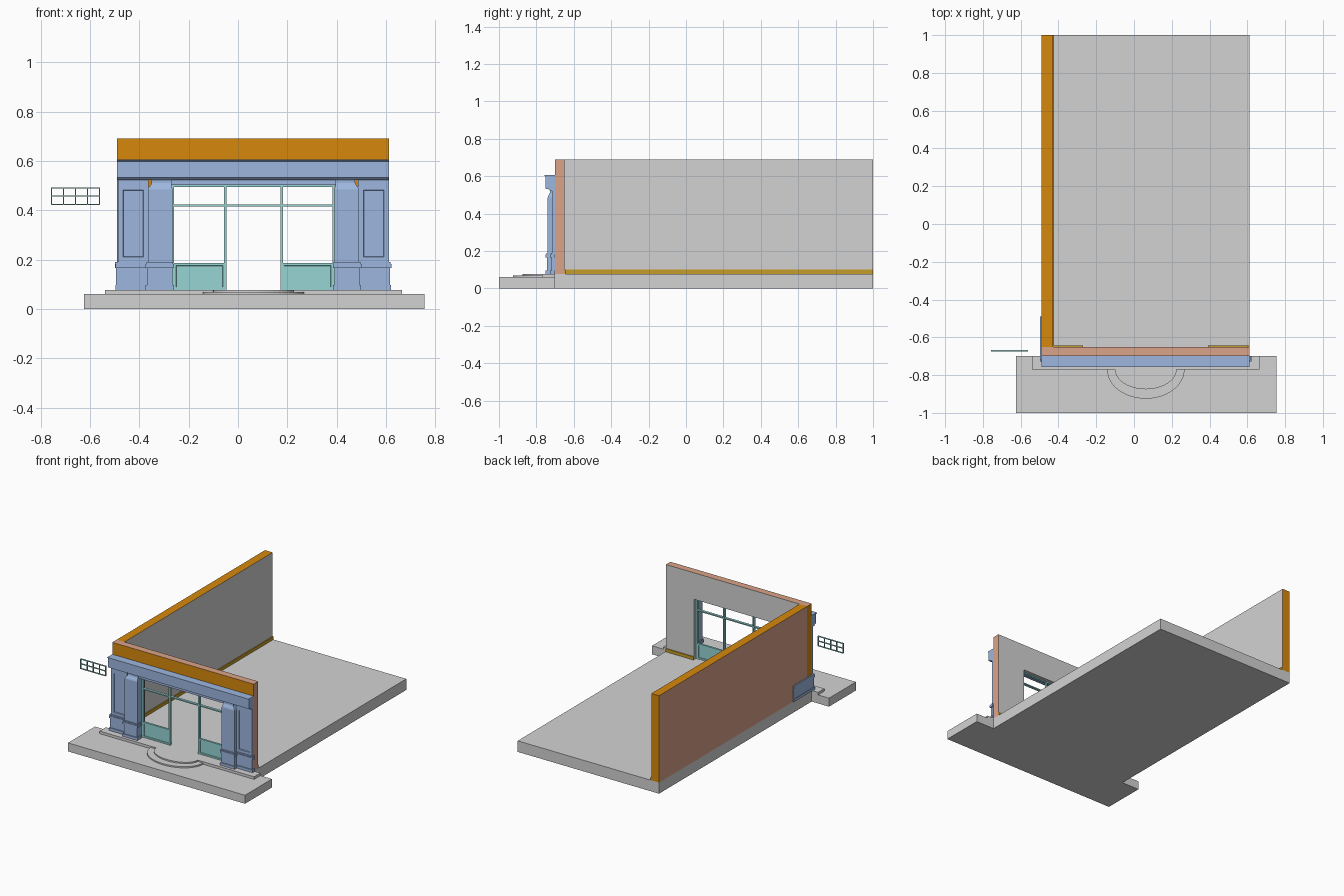
import bpy, bmesh, math
from mathutils import Vector

if "Cube" in bpy.data.objects:
    bpy.data.objects.remove(bpy.data.objects["Cube"])

def material(name, rgb):
    m = bpy.data.materials.new(name)
    m.diffuse_color = (*rgb, 1)
    m.use_nodes = True
    m.node_tree.nodes["Principled BSDF"].inputs["Base Color"].default_value = m.diffuse_color
    return m

GREY = material("plaster grey", (0.65, 0.65, 0.65))
ORANGE = material("ochre orange", (0.67, 0.25, 0.004))
SALMON = material("salmon brick", (0.70, 0.37, 0.25))
BLUE = material("facade blue", (0.34, 0.47, 0.74))
TEAL = material("frame teal", (0.31, 0.66, 0.66))
GOLD = material("skirting gold", (0.56, 0.34, 0.02))

CX = 0.0625          # symmetry line of the shop front
L, R = -0.49, 0.612  # outer sides of the building
GROUND = 0.078       # floor level


def finish(name, bm, mats, rule=None):
    """Turn a bmesh into an object; rule maps a face normal to a material slot."""
    bmesh.ops.recalc_face_normals(bm, faces=bm.faces)
    bm.normal_update()
    if rule:
        for f in bm.faces:
            f.material_index = rule(f)
    me = bpy.data.meshes.new(name)
    bm.to_mesh(me)
    bm.free()
    for m in mats:
        me.materials.append(m)
    ob = bpy.data.objects.new(name, me)
    bpy.context.collection.objects.link(ob)
    return ob


def add_box(bm, x0, x1, y0, y1, z0, z1):
    vs = bmesh.ops.create_cube(bm, size=1)["verts"]
    for v in vs:
        v.co = Vector(((x0 + x1) / 2 + v.co.x * (x1 - x0),
                       (y0 + y1) / 2 + v.co.y * (y1 - y0),
                       (z0 + z1) / 2 + v.co.z * (z1 - z0)))
    return vs


def boxes(name, mat, *dims):
    bm = bmesh.new()
    for d in dims:
        add_box(bm, *d)
    return finish(name, bm, [mat])


def extrude(name, points, vec, mats, rule=None):
    """Extrude a closed outline along a vector."""
    bm = bmesh.new()
    f = bm.faces.new([bm.verts.new(p) for p in points])
    geo = bmesh.ops.extrude_face_region(bm, geom=[f])["geom"]
    for v in geo:
        if isinstance(v, bmesh.types.BMVert):
            v.co += Vector(vec)
    return finish(name, bm, mats, rule)


def mirrored(x0, x1, side):
    """Swap an x range to the other side of the shop front."""
    return (x0, x1) if side < 0 else (2 * CX - x1, 2 * CX - x0)


# Ground: pavement, floor slab, front step
boxes("pavement", GREY, (-0.625, 0.755, -1, -0.70, 0, 0.06))
boxes("floor_slab", GREY, (L, R, -0.70, 1, 0, GROUND))
boxes("front_step", GREY, (-0.54, 0.665, -0.77, -0.70, 0.06, GROUND))

# Half-round entrance steps
for name, rx, ry, top in (("round_step_lower", 0.205, 0.155, 0.069),
                          ("round_step_upper", 0.163, 0.105, GROUND)):
    arc = [(CX + rx * math.cos(a), -0.77 - ry * math.sin(a), 0.06)
           for a in (math.pi * i / 24 for i in range(25))]
    extrude(name, arc, (0, 0, top - 0.06), [GREY])

# Side wall: brick outside, plaster inside, ochre cut edges
bm = bmesh.new()
add_box(bm, L, -0.43, -0.65, 1, GROUND, 0.69)
finish("side_wall", bm, [ORANGE, SALMON, GREY],
       lambda f: 1 if f.normal.x < -0.5 else 2 if f.normal.x > 0.5 else 0)

# Front wall with its wide opening
OL, OR, OT = -0.27, 0.393, 0.503
outline = [(x, -0.70, z) for x, z in
           ((L, GROUND), (OL, GROUND), (OL, OT), (OR, OT), (OR, GROUND),
            (R, GROUND), (R, 0.69), (L, 0.69))]


def front_rule(f):
    c, n = f.calc_center_median(), f.normal
    if n.y < -0.5 or c.x < L + 0.01:
        return 0
    if n.z > 0.5 and c.z > 0.6 or c.x > R - 0.01:
        return 1
    return 2


extrude("front_wall", outline, (0, 0.05, 0), [ORANGE, SALMON, GREY], front_rule)

# Skirting boards inside
boxes("skirting", GOLD,
      (-0.43, -0.424, -0.65, 1, GROUND, 0.1),
      (-0.424, OL, -0.65, -0.644, GROUND, 0.1),
      (OR, R, -0.65, -0.644, GROUND, 0.1))

# Cornice and header over the shop front
profile = [(-0.70, 0.522), (-0.727, 0.522), (-0.735, 0.53), (-0.75, 0.533),
           (-0.75, 0.598), (-0.757, 0.601), (-0.757, 0.606), (-0.70, 0.606)]
extrude("cornice", [(L, y, z) for y, z in profile], (R - L, 0, 0), [BLUE])
boxes("header", BLUE, (-0.27, 0.395, -0.72, -0.70, 0.503, 0.523))

for side, tag in ((-1, "left"), (1, "right")):
    # Outer panel with a sunken field
    bm = bmesh.new()
    x0, x1 = mirrored(-0.487, -0.362, side)
    add_box(bm, x0, x1, -0.717, -0.70, 0.19, 0.523)
    front = min(bm.faces, key=lambda f: f.calc_center_median().y)
    bmesh.ops.inset_individual(bm, faces=[front], thickness=0.021)
    xs = mirrored(-0.466, -0.383, side)
    for v in front.verts:
        v.co.x = xs[0] if v.co.x < (x0 + x1) / 2 else xs[1]
        v.co.z = 0.21 if v.co.z < 0.35 else 0.483
    bmesh.ops.inset_individual(bm, faces=[front], thickness=0.003, depth=-0.006)
    finish(tag + "_panel", bm, [BLUE])

    # Pilaster shaft narrowing at the neck
    bm = bmesh.new()
    rings = []
    for z, w, y in ((0.19, 0.0, -0.74), (0.485, 0.0, -0.74), (0.493, 0.004, -0.737),
                    (0.502, 0.011, -0.732), (0.51, 0.015, -0.728), (0.523, 0.015, -0.728)):
        a, b = mirrored(-0.365 + w, -0.266 - w * 0.3, side)
        rings.append([bm.verts.new(p) for p in
                      ((a, -0.70, z), (a, y, z), (b, y, z), (b, -0.70, z))])
    for lo, hi in zip(rings, rings[1:]):
        for i in range(4):
            bm.faces.new((lo[i], lo[(i + 1) % 4], hi[(i + 1) % 4], hi[i]))
    bm.faces.new(rings[0])
    bm.faces.new(rings[-1])
    finish(tag + "_pilaster", bm, [BLUE])

    # Plinth: foot, body and two-stage moulding under panel and pilaster
    parts = []
    for z0, z1, g in ((GROUND, 0.097, 0.006), (0.097, 0.166, 0.0),
                      (0.166, 0.182, 0.007), (0.182, 0.19, 0.003)):
        parts.append((*mirrored(-0.49 - g, -0.36, side), -0.72 - g, -0.70, z0, z1))
        parts.append((*mirrored(-0.368 - g, -0.266 + g, side), -0.744 - g, -0.70, z0, z1))
    boxes(tag + "_plinth", BLUE, *parts)

# Plinth returning along the side wall
boxes("side_plinth", BLUE,
      (-0.497, L, -0.72, -0.49, GROUND, 0.097),
      (-0.494, L, -0.72, -0.49, 0.097, 0.166),
      (-0.498, L, -0.72, -0.49, 0.166, 0.19))

# Shop window frame: posts, head and transom rails
FY0, FY1 = -0.69, -0.672
posts = [(x - 0.005, x + 0.005, FY0, FY1, GROUND, 0.503)
         for x in (-0.264, -0.052, 0.178, 0.387)]
rails = [(-0.268, 0.391, FY0, FY1, z - 0.004, z + 0.004) for z in (0.498, 0.419)]
boxes("window_frame", TEAL, *posts, *rails)

# Lower window panels with a sunken field on both faces
for side, tag in ((-1, "left"), (1, "right")):
    bm = bmesh.new()
    add_box(bm, *mirrored(-0.262, -0.05, side), FY0 + 0.002, FY1 - 0.002, GROUND, 0.186)
    bm.normal_update()
    faces = [f for f in bm.faces if abs(f.normal.y) > 0.5]
    bmesh.ops.inset_individual(bm, faces=faces, thickness=0.015)
    bmesh.ops.inset_individual(bm, faces=faces, thickness=0.002, depth=-0.004)
    finish(tag + "_window_panel", bm, [TEAL])

# Separate small lattice frame beside the building
X0, X1, Z0, Z1, T = -0.757, -0.56, 0.422, 0.493, 0.002
bars = [(x - T, x + T, -0.676, -0.666, Z0, Z1)
        for x in (X0 + T + (X1 - X0 - 2 * T) * i / 4 for i in range(5))]
bars += [(X0, X1, -0.676, -0.666, z - T, z + T)
         for z in (Z0 + T, (Z0 + Z1) / 2, Z1 - T)]
boxes("lattice_frame", TEAL, *bars)
